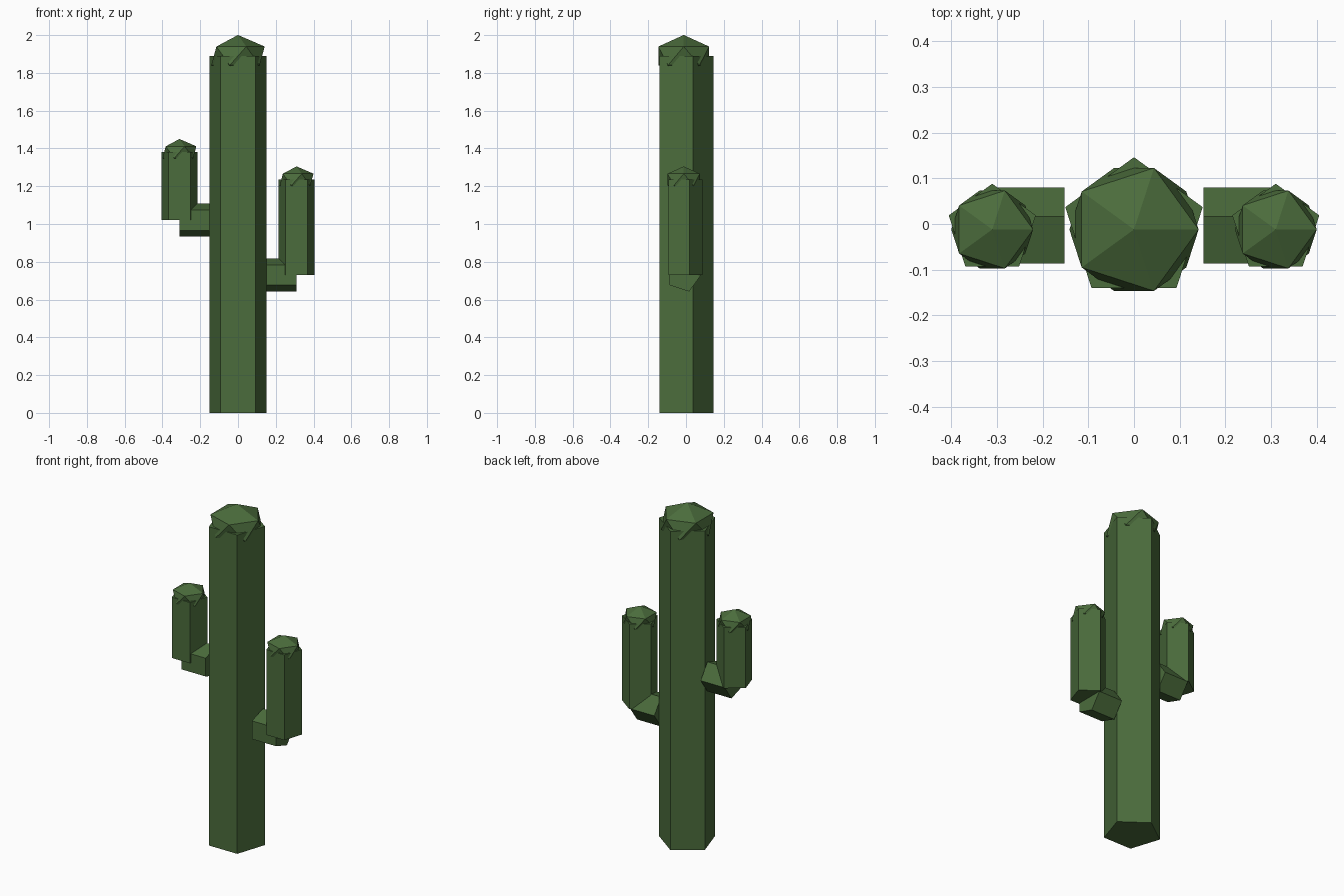
import bpy
import math

if "Cube" in bpy.data.objects:
    bpy.data.objects.remove(bpy.data.objects["Cube"])

CY = -0.012          # pentagon axis offset that centres the model on y
green = bpy.data.materials.new("cactus_green")
green.diffuse_color = (0.07, 0.15, 0.045, 1)
green.use_nodes = True
green.node_tree.nodes["Principled BSDF"].inputs["Base Color"].default_value = green.diffuse_color


def finish(name):
    ob = bpy.context.object
    ob.name = name
    ob.data.materials.append(green)
    return ob


def pentagon_column(name, x, z0, z1, r):
    """Upright five-sided stem with a squashed icosphere cap."""
    bpy.ops.mesh.primitive_cylinder_add(vertices=5, radius=r, depth=z1 - z0,
                                        location=(x, CY, (z0 + z1) / 2))
    finish(name)
    bpy.ops.mesh.primitive_ico_sphere_add(subdivisions=1, radius=r, location=(x, CY, z1))
    finish(name + "_cap").scale.z = 0.7


def arm(name, side, z0, z1):
    """Horizontal elbow beside the trunk, then an upright stem."""
    x_in, x_out = 0.152, 0.31
    bpy.ops.mesh.primitive_cylinder_add(vertices=5, radius=0.092, depth=x_out - x_in,
                                        location=(side * (x_in + x_out) / 2, CY, z0),
                                        rotation=(0, math.pi / 2, 0))
    finish(name + "_elbow")
    pentagon_column(name, side * x_out, z0, z1, 0.1)


# Trunk and the two arms
pentagon_column("trunk", 0, 0, 1.89, 0.158)
arm("left_arm", -1, 1.02, 1.38)
arm("right_arm", 1, 0.73, 1.235)
